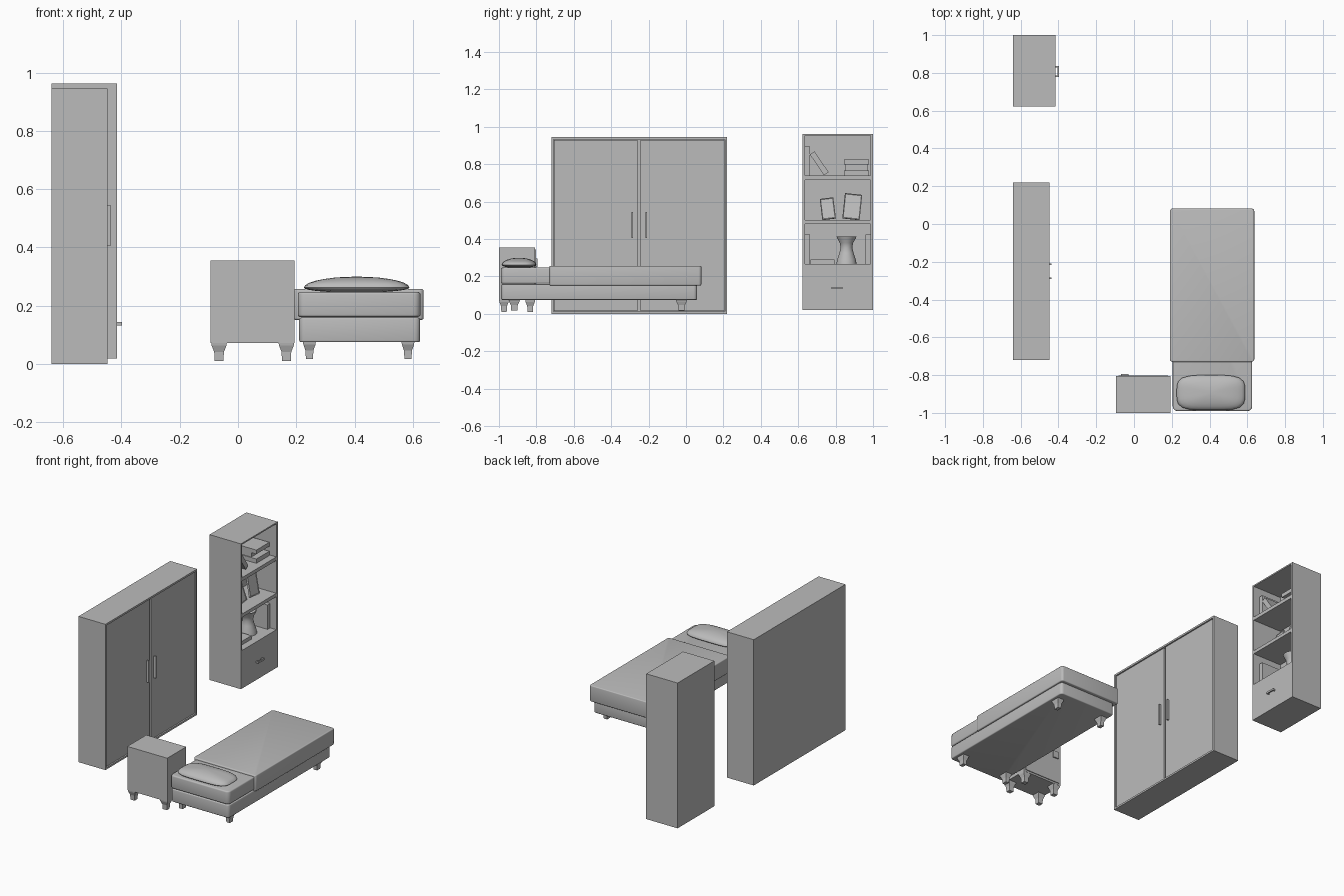
import bpy, bmesh, math
from mathutils import Matrix, Vector

if "Cube" in bpy.data.objects:
    bpy.data.objects.remove(bpy.data.objects["Cube"], do_unlink=True)

GREY = (0.5, 0.5, 0.5, 1)
mat = bpy.data.materials.new("plain_grey")
mat.use_nodes = True
mat.diffuse_color = GREY
mat.node_tree.nodes["Principled BSDF"].inputs["Base Color"].default_value = GREY


def finish(name, bm, smooth=False):
    bmesh.ops.recalc_face_normals(bm, faces=bm.faces)
    mesh = bpy.data.meshes.new(name)
    bm.to_mesh(mesh)
    bm.free()
    mesh.materials.append(mat)
    obj = bpy.data.objects.new(name, mesh)
    bpy.context.collection.objects.link(obj)
    if smooth:
        bpy.ops.object.select_all(action='DESELECT')
        obj.select_set(True)
        bpy.context.view_layer.objects.active = obj
        bpy.ops.object.shade_smooth_by_angle(angle=math.radians(40))
    return obj


def box_mesh(x, y, z):
    bm = bmesh.new()
    bmesh.ops.create_cube(bm, size=1)
    for v in bm.verts:
        v.co = [r[0] if c < 0 else r[1] for c, r in zip(v.co, (x, y, z))]
    return bm


def box(name, x, y, z):
    return finish(name, box_mesh(x, y, z))


def soft_box(name, x, y, z, corner, edge):
    """Box with rounded upright corners and softened rims."""
    bm = box_mesh(x, y, z)
    upright = [e for e in bm.edges if abs(e.verts[0].co.z - e.verts[1].co.z) > 0.001]
    bmesh.ops.bevel(bm, geom=upright, offset=corner, segments=4, profile=0.5, affect='EDGES')
    rims = [e for e in bm.edges if abs(e.verts[0].co.z - e.verts[1].co.z) < 0.001]
    bmesh.ops.bevel(bm, geom=rims, offset=edge, segments=3, profile=0.5, affect='EDGES')
    return finish(name, bm, True)


def leg(name, x, y, top, bottom, half_x, half_y):
    """Square leg that tapers into a narrow foot."""
    bm = bmesh.new()
    rings = []
    for t, s in ((0, 1), (0.15, 0.95), (0.5, 0.62), (1, 0.55)):
        z = top + (bottom - top) * t
        rings.append([bm.verts.new((x + sx * half_x * s, y + sy * half_y * s, z))
                      for sx, sy in ((-1, -1), (1, -1), (1, 1), (-1, 1))])
    for a, b in zip(rings, rings[1:]):
        for i in range(4):
            j = (i + 1) % 4
            bm.faces.new((a[i], a[j], b[j], b[i]))
    bm.faces.new(rings[0])
    bm.faces.new(rings[-1])
    return finish(name, bm)


# Wardrobe: shell with two recessed doors and bar handles
WX, WY, WZ = (-0.64, -0.447), (-0.72, 0.22), (0, 0.945)
RIM = 0.012
box("wardrobe_back", (WX[0], -0.47), WY, WZ)
for i, y in enumerate((WY[0], WY[1] - RIM)):
    box(f"wardrobe_side_{i}", (-0.47, WX[1]), (y, y + RIM), WZ)
for i, z in enumerate((WZ[0], WZ[1] - RIM)):
    box(f"wardrobe_rail_{i}", (-0.47, WX[1]), (WY[0] + RIM, WY[1] - RIM), (z, z + RIM))
MID = -0.25
for name, side in (("left", 1), ("right", -1)):
    outer = MID + side * (0.47 - RIM - 0.003)
    inner = MID + side * 0.008
    box(f"wardrobe_door_{name}", (-0.47, -0.453), sorted((inner, outer)), (0.015, 0.93))
    y = MID + side * 0.037
    box(f"wardrobe_handle_{name}", (-0.453, -0.438), (y - 0.004, y + 0.004), (0.405, 0.545))

# Bookcase: carcass, shelves and drawer
BX, BY = (-0.64, -0.415), (0.623, 1.0)
IN = (0.635, 0.986)
box("bookcase_back", (BX[0], -0.625), BY, (0.02, 0.962))
box("bookcase_side_right", (-0.625, BX[1]), (BY[0], IN[0]), (0.02, 0.962))
box("bookcase_side_left", (-0.625, BX[1]), (IN[1], BY[1]), (0.02, 0.962))
for name, z in (("drawer", (0.02, 0.267)), ("lower_shelf", (0.481, 0.503)),
                ("upper_shelf", (0.716, 0.739)), ("top", (0.953, 0.962))):
    box(f"bookcase_{name}", (-0.625, BX[1]), IN, z)
for i, y in enumerate((0.777, 0.829)):
    box(f"drawer_handle_post_{i}", (BX[1], -0.4), (y, y + 0.008), (0.132, 0.144))
box("drawer_handle_bar", (-0.405, -0.397), (0.777, 0.837), (0.132, 0.144))

# Books
BOOK = (-0.62, -0.46)
for name, y, z in (("upper_upright", (0.635, 0.663), (0.739, 0.895)),
                   ("lower_right", (0.635, 0.663), (0.267, 0.425)),
                   ("lower_left", (0.96, 0.986), (0.267, 0.425)),
                   ("lower_flat", (0.665, 0.795), (0.267, 0.29)),
                   ("stack_bottom", (0.845, 0.978), (0.739, 0.767)),
                   ("stack_top", (0.845, 0.978), (0.799, 0.825))):
    box(f"book_{name}", BOOK, y, z)
box("book_stack_middle", (-0.62, -0.5), (0.85, 0.973), (0.767, 0.799))
leaning = box("book_leaning", BOOK, (-0.015, 0.015), (0, 0.135))
leaning.matrix_world = Matrix.Translation((0, 0.75, 0.749)) @ Matrix.Rotation(math.radians(34), 4, 'X')


# Picture frames leaning back, each with a sunken picture
def picture(name, y, width, height, roll):
    bm = box_mesh((-0.006, 0.006), (-width / 2, width / 2), (0, height))
    bm.faces.ensure_lookup_table()
    bm.normal_update()
    face = [f for f in bm.faces if f.normal.x > 0.9]
    bmesh.ops.inset_region(bm, faces=face, thickness=0.006, depth=-0.003)
    obj = finish(name, bm)
    obj.matrix_world = (Matrix.Translation((-0.5, y, 0.507))
                        @ Matrix.Rotation(math.radians(roll), 4, 'X')
                        @ Matrix.Rotation(math.radians(-15), 4, 'Y'))


picture("picture_small", 0.765, 0.073, 0.115, 7)
picture("picture_large", 0.882, 0.093, 0.138, -6)

# Vase: waisted profile turned around the upright axis
bm = bmesh.new()
profile = ((0, 0.267), (0.054, 0.267), (0.05, 0.29), (0.038, 0.325), (0.031, 0.355),
           (0.036, 0.38), (0.05, 0.405), (0.053, 0.414), (0.047, 0.414), (0.03, 0.375), (0, 0.35))
vs = [bm.verts.new((-0.53 + r, 0.858, z)) for r, z in profile]
es = [bm.edges.new(p) for p in zip(vs, vs[1:])]
bmesh.ops.spin(bm, geom=vs + es, cent=(-0.53, 0.858, 0), axis=(0, 0, 1),
               angle=math.tau, steps=24, use_merge=True)
bmesh.ops.remove_doubles(bm, verts=bm.verts, dist=0.0001)
finish("vase", bm, True)

# Bed
soft_box("bed_base", (0.21, 0.625), (-0.988, 0.06), (0.075, 0.159), 0.02, 0.006)
soft_box("mattress", (0.205, 0.626), (-0.99, 0.065), (0.162, 0.247), 0.025, 0.008)
soft_box("blanket", (0.19, 0.637), (-0.73, 0.082), (0.152, 0.257), 0.015, 0.006)
for i, x in enumerate((0.245, 0.583)):
    for j, y in enumerate((-0.918, -0.024)):
        leg(f"bed_leg_{i}_{j}", x, y, 0.076, 0.017, 0.022, 0.03)

# Pillow: sphere squared off in plan, fuller above its seam
bm = bmesh.new()
bmesh.ops.create_uvsphere(bm, u_segments=32, v_segments=14, radius=1)
for v in bm.verts:
    x, y, z = v.co
    r = math.hypot(x, y)
    if r > 0.001:
        k = r / (abs(x) ** 4 + abs(y) ** 4) ** 0.25
        x, y = x * k, y * k
    v.co = Vector((0.407 + x * 0.181, -0.893 + y * 0.093, 0.262 + z * (0.038 if z > 0 else 0.017)))
finish("pillow", bm, True)

# Nightstand with a door facing the back
NX = (-0.094, 0.193)
box("nightstand_body", NX, (-1.0, -0.806), (0.073, 0.355))
box("nightstand_door", (NX[0] + 0.012, NX[1] - 0.012), (-0.806, -0.801), (0.085, 0.343))
box("nightstand_handle", (-0.07, -0.03), (-0.801, -0.793), (0.25, 0.295))
for i, x in enumerate((-0.065, 0.166)):
    for j, y in enumerate((-0.973, -0.833)):
        leg(f"nightstand_leg_{i}_{j}", x, y, 0.074, 0.01, 0.027, 0.026)
